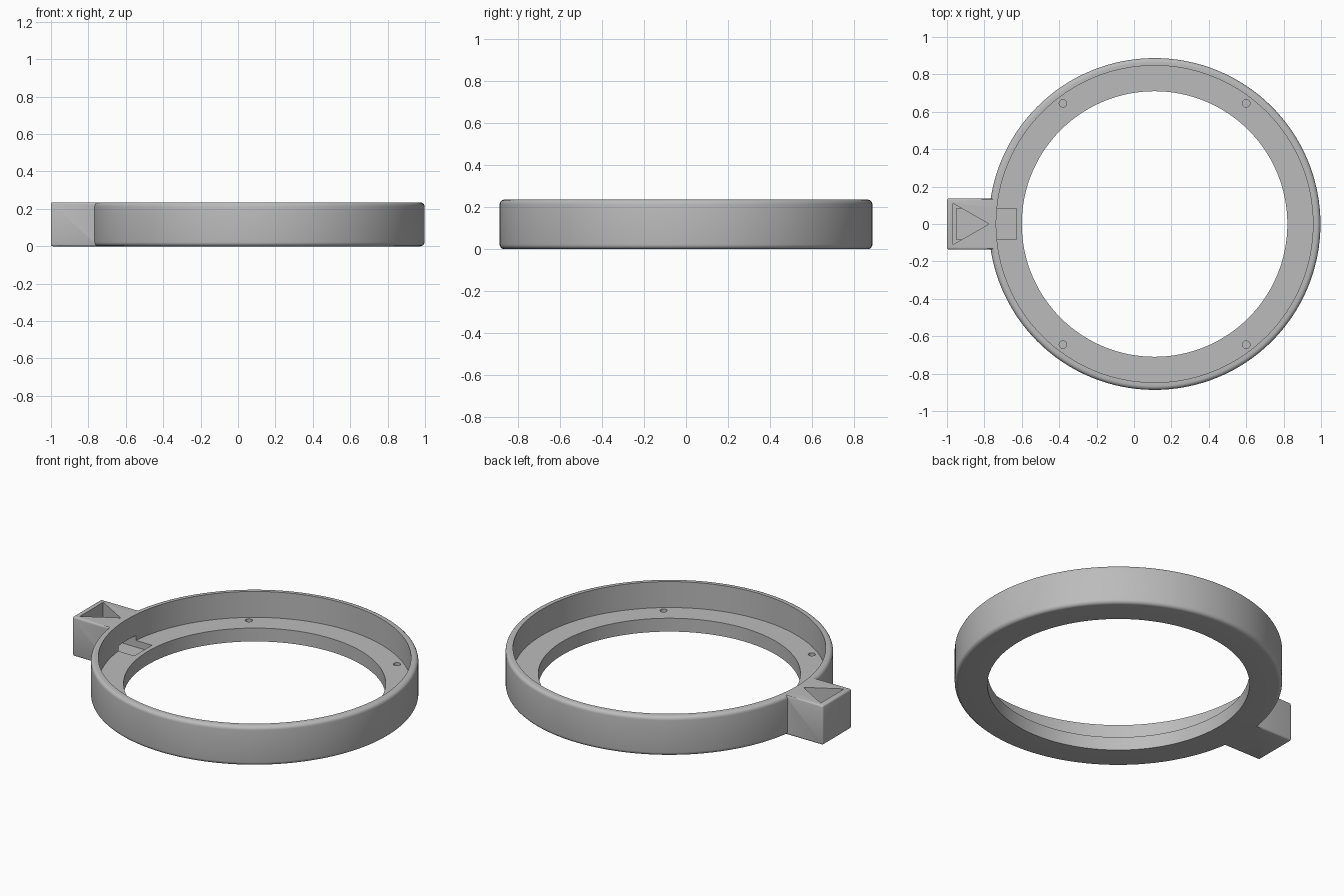
import bpy, bmesh, math
from mathutils import Vector

if "Cube" in bpy.data.objects:
    bpy.data.objects.remove(bpy.data.objects["Cube"], do_unlink=True)

CX = 0.11          # ring centre
R_OUT, R_WALL, R_HOLE = 0.887, 0.847, 0.71
H, LEDGE, FILLET = 0.235, 0.08, 0.022
SEGMENTS = 128

grey = bpy.data.materials.new("plain grey")
grey.use_nodes = True
grey.diffuse_color = (0.5, 0.5, 0.5, 1)
grey.node_tree.nodes["Principled BSDF"].inputs["Base Color"].default_value = (0.5, 0.5, 0.5, 1)


def make_object(name, bm):
    bmesh.ops.recalc_face_normals(bm, faces=bm.faces)
    mesh = bpy.data.meshes.new(name)
    bm.to_mesh(mesh)
    bm.free()
    mesh.materials.append(grey)
    obj = bpy.data.objects.new(name, mesh)
    bpy.context.collection.objects.link(obj)
    return obj


def prism(name, outline, z0, z1):
    bm = bmesh.new()
    base = bm.faces.new([bm.verts.new((x, y, z0)) for x, y in outline])
    top = bmesh.ops.extrude_face_region(bm, geom=[base])["geom"]
    bmesh.ops.translate(bm, vec=(0, 0, z1 - z0),
                        verts=[v for v in top if isinstance(v, bmesh.types.BMVert)])
    return make_object(name, bm)


def rectangle(x0, x1, half):
    return [(x0, -half), (x1, -half), (x1, half), (x0, half)]


def circle(x, y, r, n=24):
    return [(x + r * math.cos(math.tau * i / n), y + r * math.sin(math.tau * i / n))
            for i in range(n)]


def boolean(target, other, operation):
    mod = target.modifiers.new(operation.title(), "BOOLEAN")
    mod.operation, mod.solver, mod.object = operation, "EXACT", other
    bpy.context.view_layer.objects.active = target
    bpy.ops.object.modifier_apply(modifier=mod.name)
    bpy.data.objects.remove(other, do_unlink=True)


# Ring: stepped profile with rounded outer edges, turned about its centre
def fillet(z, start):
    return [(R_OUT - FILLET + FILLET * math.cos(a), z + FILLET * math.sin(a))
            for a in [start + math.pi / 2 * i / 5 for i in range(6)]]


profile = [(R_HOLE, 0)] + fillet(FILLET, -math.pi / 2) + fillet(H - FILLET, 0)
profile += [(R_WALL, H), (R_WALL, LEDGE), (R_HOLE, LEDGE)]
bm = bmesh.new()
rings = []
for s in range(SEGMENTS):
    a = math.tau * s / SEGMENTS
    rings.append([bm.verts.new((CX + r * math.cos(a), r * math.sin(a), z)) for r, z in profile])
for s in range(SEGMENTS):
    here, after = rings[s], rings[(s + 1) % SEGMENTS]
    for i in range(len(profile)):
        j = (i + 1) % len(profile)
        bm.faces.new((here[i], after[i], after[j], here[j]))
ring = make_object("ring_housing", bm)

# Side box: rounded except where it joins the ring
JOIN = -0.745
box = prism("side_box", rectangle(-1, JOIN, 0.136), 0, H)
bm = bmesh.new()
bm.from_mesh(box.data)
edges = [e for e in bm.edges if min(v.co.x for v in e.verts) < JOIN - 0.01]
bmesh.ops.bevel(bm, geom=edges, offset=0.01, segments=3, profile=0.5, affect="EDGES")
bm.to_mesh(box.data)
bm.free()
boolean(ring, box, "UNION")

# Triangular pocket in the box, and a cable channel through the wall to the ledge
boolean(ring, prism("pocket_cutter", [(-0.968, -0.11), (-0.776, 0), (-0.968, 0.11)], 0.075, H + 0.1),
        "DIFFERENCE")
boolean(ring, prism("channel_cutter", rectangle(-0.948, -0.627, 0.083), 0.04, 0.11), "DIFFERENCE")

# Blind screw holes in the ledge
for sx in (-1, 1):
    for sy in (-1, 1):
        boolean(ring, prism("screw_cutter", circle(CX + sx * 0.49, sy * 0.645, 0.02), 0.02, LEDGE + 0.05),
                "DIFFERENCE")

bpy.ops.object.select_all(action="DESELECT")
ring.select_set(True)
bpy.context.view_layer.objects.active = ring
bpy.ops.object.shade_smooth_by_angle(angle=math.radians(30))
